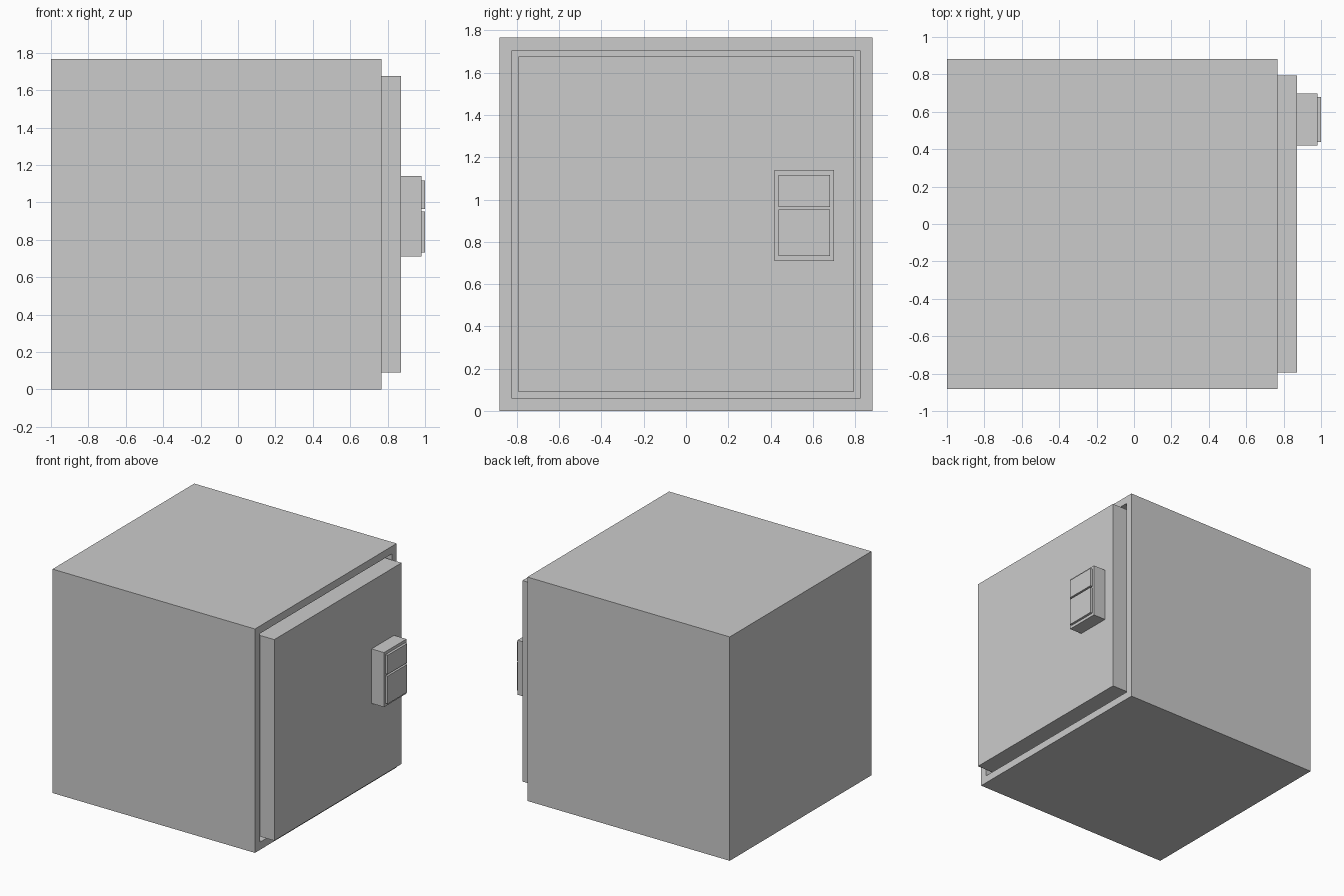
import bpy, bmesh

if "Cube" in bpy.data.objects:
    bpy.data.objects.remove(bpy.data.objects["Cube"])


def add_object(name, bm):
    bmesh.ops.recalc_face_normals(bm, faces=bm.faces[:])
    mesh = bpy.data.meshes.new(name)
    bm.to_mesh(mesh)
    bm.free()
    obj = bpy.data.objects.new(name, mesh)
    bpy.context.collection.objects.link(obj)
    return obj


def box_mesh(x, y, z):
    """Axis-aligned box from (min, max) ranges."""
    bm = bmesh.new()
    bmesh.ops.create_cube(bm, size=1)
    for v in bm.verts:
        v.co = [lo + (c + 0.5) * (hi - lo) for c, (lo, hi) in zip(v.co, (x, y, z))]
    return bm


H = 0.883        # half width of the cube-shaped body
FRONT = 0.766    # x of the body face that carries the door
WALL = 0.085     # body wall thickness

# Body: box with an open cavity behind the door
bm = box_mesh((-1, FRONT), (-H, H), (0, 2 * H))
bm.normal_update()
face = max(bm.faces, key=lambda f: f.normal.x)
bmesh.ops.inset_region(bm, faces=[face], thickness=WALL)
cavity = bmesh.ops.extrude_discrete_faces(bm, faces=[face])["faces"][0]
for v in cavity.verts:
    v.co.x = -1 + WALL
add_object("safe_body", bm)

# Door: set in the opening with a hairline gap, standing proud of the body
D = H - WALL - 0.005
add_object("door", box_mesh((FRONT - 0.1, 0.872), (-D, D), (H - D, H + D)))

# Control box and its two raised panels
add_object("control_box", box_mesh((0.872, 0.981), (0.419, 0.699), (0.71, 1.14)))
for name, z in (("lower_panel", (0.733, 0.952)), ("upper_panel", (0.966, 1.117))):
    add_object(name, box_mesh((0.981, 1.0), (0.438, 0.68), z))
